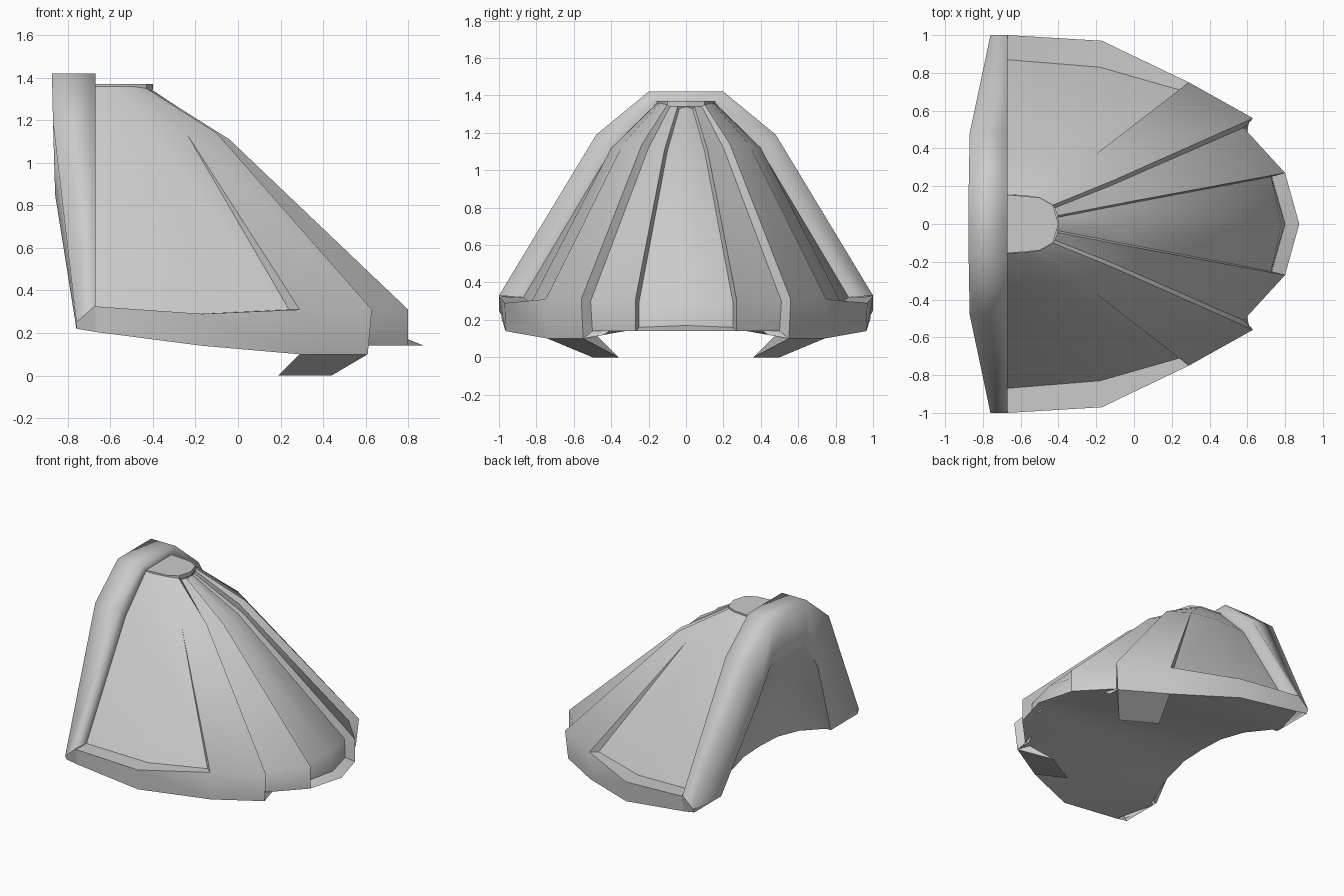
import bpy, bmesh, math
from mathutils import Vector

if "Cube" in bpy.data.objects:
    bpy.data.objects.remove(bpy.data.objects["Cube"])


def finish(name, bm, angle=28):
    """Mirror half across y, clean up and shade."""
    bmesh.ops.remove_doubles(bm, verts=bm.verts, dist=0.0005)
    bmesh.ops.dissolve_degenerate(bm, edges=bm.edges, dist=0.0005)
    geo = bm.verts[:] + bm.edges[:] + bm.faces[:]
    bmesh.ops.mirror(bm, geom=geo, axis='Y', merge_dist=0.0005)
    bmesh.ops.remove_doubles(bm, verts=bm.verts, dist=0.0005)
    bmesh.ops.recalc_face_normals(bm, faces=bm.faces)
    me = bpy.data.meshes.new(name)
    bm.to_mesh(me)
    bm.free()
    ob = bpy.data.objects.new(name, me)
    bpy.context.collection.objects.link(ob)
    bpy.ops.object.select_all(action='DESELECT')
    ob.select_set(True)
    bpy.context.view_layer.objects.active = ob
    bpy.ops.object.shade_smooth_by_angle(angle=math.radians(angle))
    return ob


def loft(rows):
    """Quads between consecutive rows of points."""
    bm = bmesh.new()
    grid = [[bm.verts.new(p) for p in row] for row in rows]
    for a, b in zip(grid, grid[1:]):
        for i in range(len(a) - 1):
            bm.faces.new((a[i], a[i + 1], b[i + 1], b[i]))
    return bm, grid


# Fluted shell: each rib runs cap, shoulder, slope foot, ledge edge, rim bottom
ribs = [
    [(-.67, .155, 1.36), (-.67, .40, 1.11), (-.67, .87, .32), (-.67, 1, .325), (-.67, .985, .205)],
    [(-.58, .15, 1.36), (-.42, .40, 1.12), (-.18, .83, .29), (-.17, .97, .29), (-.17, .965, .14)],
    [(-.5, .14, 1.36), (-.24, .34, 1.135), (.24, .71, .31), (.29, .75, .31), (.29, .74, .10)],
    [(-.5, .14, 1.36), (-.24, .34, 1.135), (.29, .75, .31), (.29, .75, .31), (.29, .74, .10)],
    [(-.43, .10, 1.35), (-.10, .235, 1.14), (.63, .56, .31), (.63, .56, .31), (.61, .55, .10)],
    [(-.42, .085, 1.34), (-.13, .20, 1.12), (.58, .51, .30), (.58, .51, .30), (.58, .50, .14)],
    [(-.405, .045, 1.34), (-.04, .115, 1.11), (.80, .27, .31), (.80, .27, .31), (.80, .27, .14)],
    [(-.405, .035, 1.33), (-.07, .10, 1.10), (.725, .25, .30), (.725, .25, .30), (.73, .25, .16)],
    [(-.40, 0, 1.34), (-.05, 0, 1.11), (.78, 0, .31), (.78, 0, .31), (.80, 0, .17)],
]
bm, _ = loft(ribs)
finish("fluted_shell", bm, 52)

# Small lip under the front centre panel
bm, _ = loft([[(.73, .25, .16), (.80, .27, .14)], [(.80, 0, .17), (.875, 0, .14)]])
finish("front_lip", bm)

# Tabs folded inward under the rim, one on each side
bm, _ = loft([[(.29, .74, .10), (.19, .50, 0)], [(.61, .55, .10), (.44, .36, 0)],
              [(.58, .50, .14), (.44, .36, 0)]])
finish("rim_tab", bm)

# Flat cap plate on top
bm = bmesh.new()
plan = [(-.67, 0), (-.67, .155), (-.5, .14), (-.43, .10), (-.40, 0)]
top = [bm.verts.new((x, y, 1.37)) for x, y in plan]
low = [bm.verts.new((x, y, 1.34)) for x, y in plan]
bm.faces.new(top)
for i in range(1, 4):
    bm.faces.new((top[i], top[i + 1], low[i + 1], low[i]))
finish("top_cap", bm)

# Broad arched collar around the back: seam, outer front, outer back, inner lip
outer = [(0, 1.42), (.2, 1.42), (.48, 1.19), (1, .33)]
inner = [(0, 1.08), (.2, 1.08), (.36, .85), (.66, .22)]
seam = [(0, 1.36), (.155, 1.36), (.40, 1.11), (.87, .32)]
back_x = [-.875, -.875, -.87, -.76]
rows = []
for o, n, s, x in zip(outer, inner, seam, back_x):
    drop = .08 if o[0] == 1 else 0
    rows.append([(-.67, *s), (-.67, *o), (x, o[0], o[1] - drop),
                 (max(x, -.86), *n)])
bm, grid = loft(rows)
finish("back_collar", bm, 100)

# Foot of the collar, closing down to the rim wall
bm, _ = loft([[(-.67, 1, .33), (-.67, .985, .205)], [(-.76, 1, .25), (-.76, .985, .22)],
              [(-.76, .66, .22), (-.76, .66, .22)]])
finish("collar_foot", bm)

# Recessed back wall, sloping in from the collar lip to the arched back hem
hem = [(-.62, 0, .31), (-.63, .2, .31), (-.66, .42, .28), (-.72, .66, .22)]
lip = [(max(x, -.86), *n) for n, x in zip(inner, back_x)]
wall = []
for t, sag in ((0, 0), (.35, .04), (.7, .04), (1, 0)):
    row = [Vector(a).lerp(Vector(b), t) for a, b in zip(lip, hem)]
    for p in row[:3]:
        p.x += sag
    wall.append(row)
bm, _ = loft(wall)
finish("back_wall", bm, 60)

# Underside, stretched from the back hem and centre spine out to the rim
spine_x = [-.25, .2, .5, .52, .72, .73, .80]
under = [[Vector(p) for p in hem] + [Vector((-.67, .985, .205))]]
under[0].insert(4, Vector((-.76, .70, .22)))
for rib, x in zip(ribs[1:-1], spine_x):
    rim = Vector(rib[4])
    mid = Vector((x, 0, .17 + .14 * (.80 - x) / 1.42))
    under.append([mid.lerp(rim, k / 5) for k in range(6)])
end = Vector(ribs[-1][4])
under.append([end.lerp(Vector(ribs[-2][4]), k / 5) for k in range(6)])
bm, _ = loft(under)
finish("underside", bm, 60)
